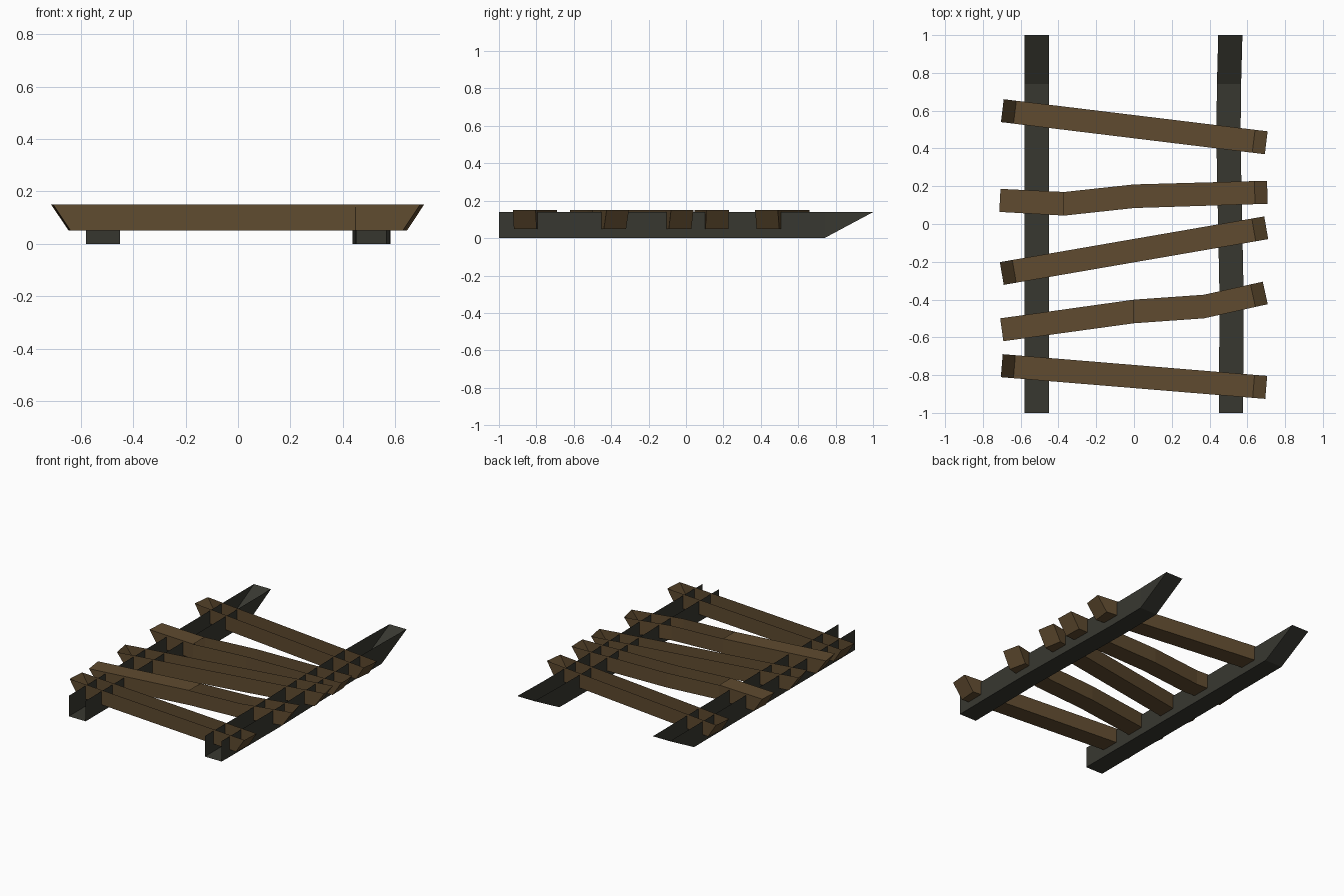
import bpy
from mathutils import Vector

if "Cube" in bpy.data.objects:
    bpy.data.objects.remove(bpy.data.objects["Cube"])


def material(name, rgb):
    m = bpy.data.materials.new(name)
    m.diffuse_color = (*rgb, 1)
    m.use_nodes = True
    m.node_tree.nodes["Principled BSDF"].inputs["Base Color"].default_value = m.diffuse_color
    return m


WOOD = material("brown wood", (0.115, 0.070, 0.029))
DARK = material("dark wood", (0.039, 0.039, 0.030))


def trough(name, rings, mat, caps, lids=()):
    """Open-topped beam; each ring is top-left, bottom-left, bottom-right, top-right."""
    verts = [p for r in rings for p in r]
    faces = []
    for i in range(len(rings) - 1):
        a, b = 4 * i, 4 * i + 4
        for k in range(3):
            faces.append((a + k, b + k, b + k + 1, a + k + 1))
        if i in lids:
            faces.append((a + 3, b + 3, b, a))
    if caps:
        n = len(verts)
        faces += [(0, 1, 2, 3), (n - 1, n - 2, n - 3, n - 4)]
    me = bpy.data.meshes.new(name)
    me.from_pydata(verts, [], faces)
    me.materials.append(mat)
    ob = bpy.data.objects.new(name, me)
    bpy.context.collection.objects.link(ob)


def plank(name, pts, lids=()):
    """Cross plank along a centre line, with ends undercut towards the bottom."""
    pts = [Vector((x, y, 0)) for x, y in pts]
    rings = []
    for i, p in enumerate(pts):
        first, last = i == 0, i == len(pts) - 1
        d = (pts[min(i + 1, len(pts) - 1)] - pts[max(i - 1, 0)]).normalized()
        side = Vector((-d.y, d.x, 0)) * 0.061
        if not (first or last):
            side = Vector((0, 0.0625, 0))
        shift = d * (0.067 if first else -0.067 if last else 0)
        top, bot = Vector((0, 0, 0.15)), Vector((0, 0, 0.05)) + shift
        rings.append([p + side + top, p + side + bot, p - side + bot, p - side + top])
    trough(name, rings, WOOD, True, lids)


def rail(name, pts):
    """Runner open on top and at the rear, with an upswept tip."""
    rings = []
    for x, y in pts:
        z = 0.139 if y == 1 else 0
        l, r = x - 0.064, x + 0.064
        rings.append([(l, y, 0.14), (l, y, z), (r, y, z), (r, y, 0.14)])
    trough(name, rings, DARK, False)


# Runners
rail("left_rail", [(-0.515, -1), (-0.515, 0.74), (-0.515, 1)])
rail("right_rail", [(0.513, -1), (0.517, -0.4), (0.50, 0.45), (0.503, 0.74), (0.51, 1)])

# Cross planks, back to front; two are bent and partly covered
plank("plank_1", [(-0.697, 0.60), (0.70, 0.43)])
plank("plank_2", [(-0.71, 0.125), (-0.37, 0.107), (0, 0.147), (0.706, 0.168)], lids=(0,))
plank("plank_3", [(-0.70, -0.262), (0.70, -0.02)])
plank("plank_4", [(-0.70, -0.56), (0, -0.463), (0.37, -0.437), (0.695, -0.365)], lids=(0,))
plank("plank_5", [(-0.70, -0.75), (0.70, -0.865)])
